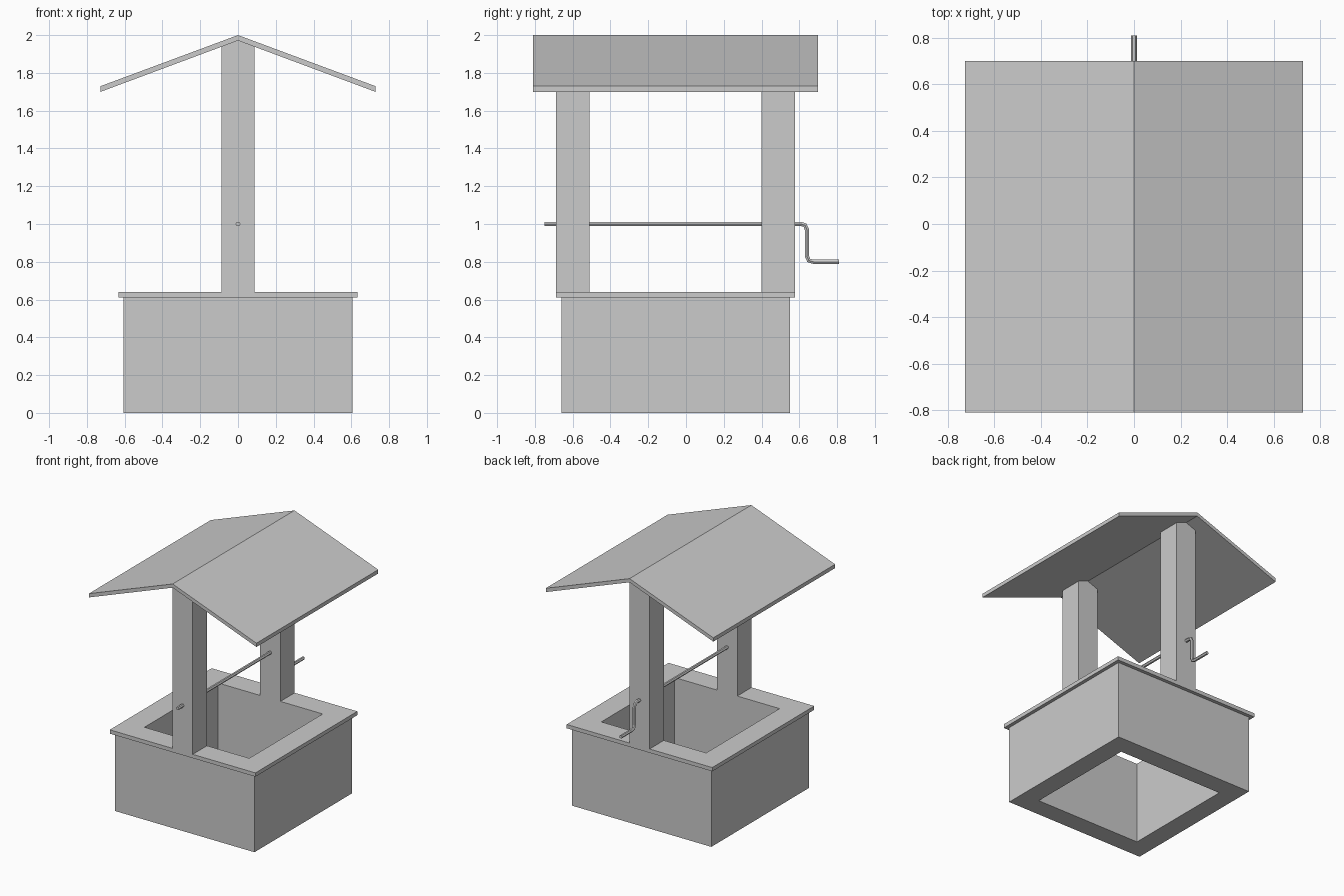
import bpy, bmesh

if "Cube" in bpy.data.objects:
    bpy.data.objects.remove(bpy.data.objects["Cube"])

CY = -0.055  # centre of the well in y


def finish(name, bm):
    bmesh.ops.recalc_face_normals(bm, faces=bm.faces)
    me = bpy.data.meshes.new(name)
    bm.to_mesh(me)
    bm.free()
    ob = bpy.data.objects.new(name, me)
    bpy.context.collection.objects.link(ob)
    return ob


def prism(name, profile, y0, y1):
    """Extrude an x-z profile along y."""
    bm = bmesh.new()
    face = bm.faces.new([bm.verts.new((x, y0, z)) for x, z in profile])
    out = bmesh.ops.extrude_face_region(bm, geom=[face])["geom"]
    for v in out:
        if isinstance(v, bmesh.types.BMVert):
            v.co.y = y1
    return finish(name, bm)


def square_ring(name, section):
    """Sweep a closed (half width, z) section round a square."""
    bm = bmesh.new()
    corners = [(1, 1), (-1, 1), (-1, -1), (1, -1)]
    loops = [[bm.verts.new((sx * r, CY + sy * r, z)) for r, z in section]
             for sx, sy in corners]
    n = len(section)
    for i in range(4):
        a, b = loops[i], loops[(i + 1) % 4]
        for j in range(n):
            k = (j + 1) % n
            bm.faces.new((a[j], a[k], b[k], b[j]))
    return finish(name, bm)


# Hollow square wall with overhanging rim, open at the bottom
square_ring("well_wall", [(0.455, 0), (0.605, 0), (0.605, 0.61),
                          (0.632, 0.61), (0.632, 0.64), (0.455, 0.64)])

# Posts with gabled tops that meet the roof
post = [(-0.088, 0.64), (0.088, 0.64), (0.088, 1.938), (0, 1.971), (-0.088, 1.938)]
prism("front_post", post, CY - 0.632, CY - 0.455)
prism("back_post", post, CY + 0.455, CY + 0.632)

# Folded roof sheet
prism("roof", [(-0.727, 1.70), (0, 1.971), (0.727, 1.70),
               (0.727, 1.73), (0, 2.0), (-0.727, 1.73)], -0.81, 0.70)

# Axle and crank handle: six-sided rod bent twice
path = [(-0.75, 1.0), (0.61, 1.0), (0.63, 0.994), (0.64, 0.97),
        (0.64, 0.83), (0.65, 0.807), (0.675, 0.80), (0.81, 0.80)]
cu = bpy.data.curves.new("crank_axle", "CURVE")
cu.dimensions = "3D"
cu.bevel_depth = 0.013
cu.bevel_resolution = 1
cu.use_fill_caps = True
sp = cu.splines.new("POLY")
sp.points.add(len(path) - 1)
for p, (y, z) in zip(sp.points, path):
    p.co = (0, y, z, 1)
sp.use_smooth = False
crank = bpy.data.objects.new("crank_axle", cu)
bpy.context.collection.objects.link(crank)
